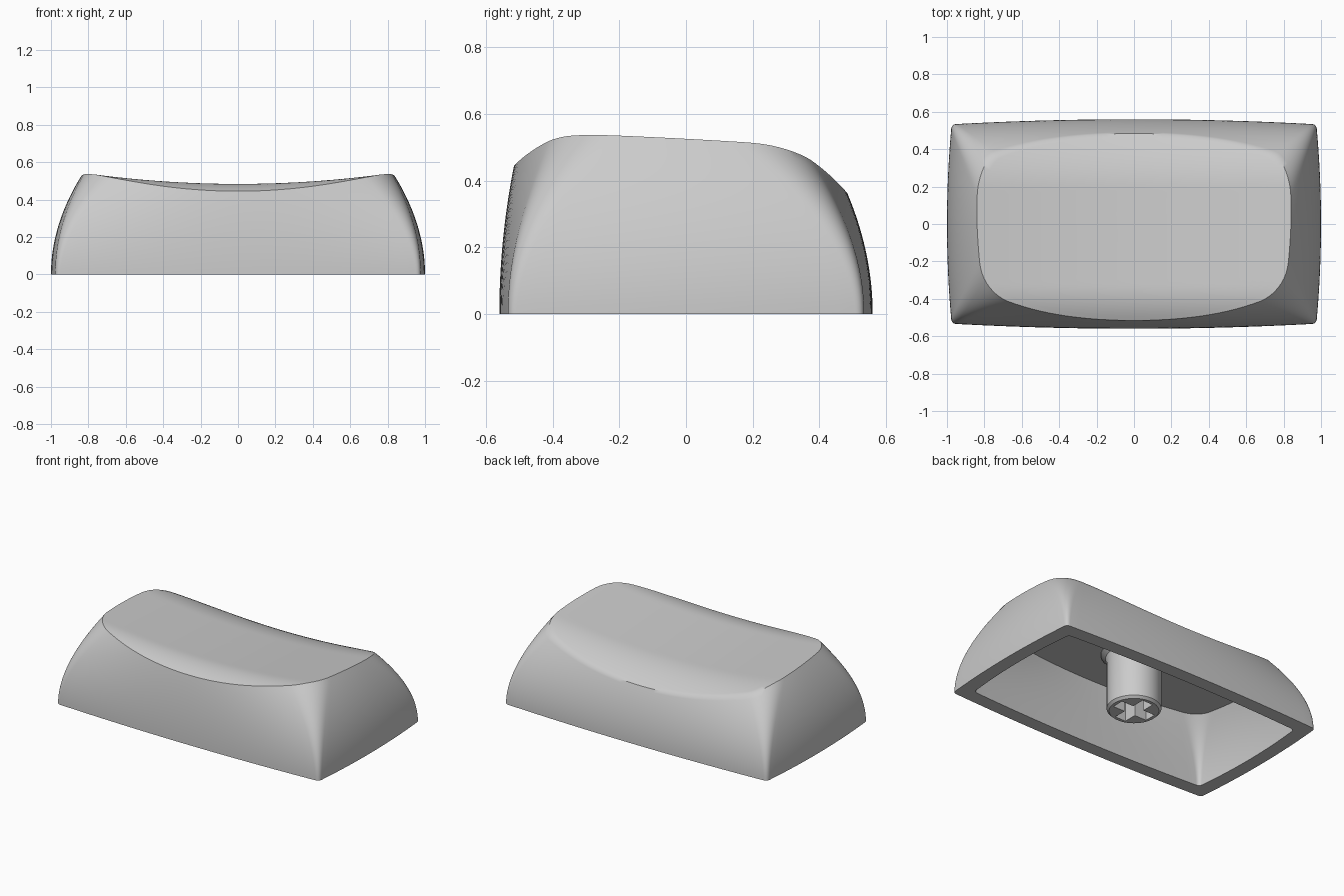
import bpy, bmesh, math
from mathutils import Vector

if "Cube" in bpy.data.objects:
    bpy.data.objects.remove(bpy.data.objects["Cube"])

H = 0.54


def top_z(x, y):
    # saddle-like top: dished across x, sloped and rolled off along y
    z = 0.465 - 0.057 * y + 0.055 * (x / 0.8) ** 2
    return z - 1.42 * max(0, -y - 0.33) ** 2 - 0.93 * max(0, y - 0.2) ** 2


def ceiling_z(x, y):
    return 0.385 - 0.06 * y


def wall_point(side, s, z, d):
    # point on the bulged rounded rectangle at height z, inset by d
    # sides 0..3 = front, right, back, left; s in -1..1 along side, 1..2 round the corner
    q = (z / H) ** 2
    a, cx = 1 - 0.17 * q - d, 0.975 - 0.17 * q - d
    bf, cf = 0.56 - 0.045 * (z / 0.45) ** 2 - d, 0.533 - 0.175 * q - d
    bb, cb = 0.56 - 0.075 * (z / 0.36) ** 2 - d, 0.533 - 0.245 * q - d
    trim = 0.025 + 0.125 * max(z / H, 0) ** 1.6

    def edge(k, t):
        k %= 4
        if k in (0, 2):
            sg = 1 if k == 0 else -1
            b, c = (bf, cf) if k == 0 else (bb, cb)
            t *= 1 - trim / cx
            return Vector((sg * t * cx, -sg * (b - (b - c) * t * t)))
        sg = 1 if k == 1 else -1
        t *= sg
        c = cb if t > 0 else cf
        t *= 1 - trim / c
        return Vector((sg * (a - (a - cx) * t * t), t * c))

    if s <= 1:
        return edge(side, s)
    t = s - 1
    corner = [(cx, -cf), (cx, cb), (-cx, cb), (-cx, -cf)][side]
    p, r = edge(side, 1), edge(side + 1, -1)
    return p * (1 - t) ** 2 + Vector(corner) * 2 * t * (1 - t) + r * t * t


params = []
for side in range(4):
    n = 32 if side % 2 == 0 else 20
    params += [(side, -1 + 2 * i / n) for i in range(n)]
    params += [(side, 1 + i / 10) for i in range(10)]


def rim_height(side, s, d, surf):
    lo, hi = 0.15, 0.62
    for _ in range(24):
        z = (lo + hi) / 2
        if z < surf(*wall_point(side, s, z, d)):
            lo = z
        else:
            hi = z
    return lo


def skin_rings(d, surf, rows, caps):
    # wall rows from the ground to the rim, then shrinking rings over the surface
    rims = [rim_height(k, s, d, surf) for k, s in params]
    out = []
    for r in range(rows + 1):
        ring = []
        for (k, s), h in zip(params, rims):
            z = h * r / rows
            ring.append((*wall_point(k, s, z, d), z))
        out.append(ring)
    for c in range(caps - 1, 0, -1):
        f = c / caps
        out.append([(x * f, y * f, surf(x * f, y * f)) for x, y, _ in out[rows]])
    return out


def make_object(name, bm):
    bmesh.ops.recalc_face_normals(bm, faces=bm.faces)
    me = bpy.data.meshes.new(name)
    bm.to_mesh(me)
    bm.free()
    ob = bpy.data.objects.new(name, me)
    bpy.context.collection.objects.link(ob)
    return ob


def loft(name, rings, end_a, end_b):
    # quads between rings, fan at both ends
    bm = bmesh.new()
    vs = [[bm.verts.new(p) for p in ring] for ring in rings]
    n = len(vs[0])
    for u, v in zip(vs, vs[1:]):
        for i in range(n):
            j = (i + 1) % n
            bm.faces.new((u[i], u[j], v[j], v[i]))
    for ring, end in ((vs[0], end_a), (vs[-1], end_b)):
        c = bm.verts.new(end)
        for i in range(n):
            bm.faces.new((ring[i], ring[(i + 1) % n], c))
    return make_object(name, bm)


def smooth(ob, deg):
    bpy.ops.object.select_all(action='DESELECT')
    ob.select_set(True)
    bpy.context.view_layer.objects.active = ob
    bpy.ops.object.shade_smooth_by_angle(angle=math.radians(deg))


# hollow cap shell: inner skin, flat bottom lip, outer skin
inner = skin_rings(0.09, ceiling_z, 12, 6)
outer = skin_rings(0.0, top_z, 20, 24)
shell = loft("cap_shell", inner[::-1] + outer,
             (0, 0, ceiling_z(0, 0)), (0, 0, top_z(0, 0)))
smooth(shell, 38)

# round mounting stem, chamfered at the open end and flared at the ceiling
profile = [(0.15, 0), (0.165, 0.015), (0.165, 0.33), (0.172, 0.36), (0.2, 0.385), (0.2, 0.42)]
N = 64
rings = [[(r * math.cos(2 * math.pi * i / N), r * math.sin(2 * math.pi * i / N), z)
          for i in range(N)] for r, z in profile]
stem = loft("mounting_stem", rings, (0, 0, 0), (0, 0, 0.42))

# cross-shaped socket cut into the stem
L, W = 0.128, 0.04
arm = [(L, -W), (L, W), (W, W)]
plus = []
for c, s in [(1, 0), (0, 1), (-1, 0), (0, -1)]:
    plus += [(c * x - s * y, s * x + c * y) for x, y in arm]
bm = bmesh.new()
face = bm.faces.new([bm.verts.new((x, y, -0.1)) for x, y in plus])
ext = bmesh.ops.extrude_face_region(bm, geom=[face])
top = [g for g in ext["geom"] if isinstance(g, bmesh.types.BMVert)]
bmesh.ops.translate(bm, verts=top, vec=(0, 0, 0.35))
if len(bm.faces) == 13:
    bm.faces.new([v for v in bm.verts if v.co.z < 0])
cutter = make_object("socket_cutter", bm)
cutter.hide_render = True
mod = stem.modifiers.new("socket", 'BOOLEAN')
mod.operation = 'DIFFERENCE'
mod.solver = 'EXACT'
mod.object = cutter
bpy.context.view_layer.objects.active = stem
bpy.ops.object.modifier_apply(modifier=mod.name)
bpy.data.objects.remove(cutter)
smooth(stem, 30)
